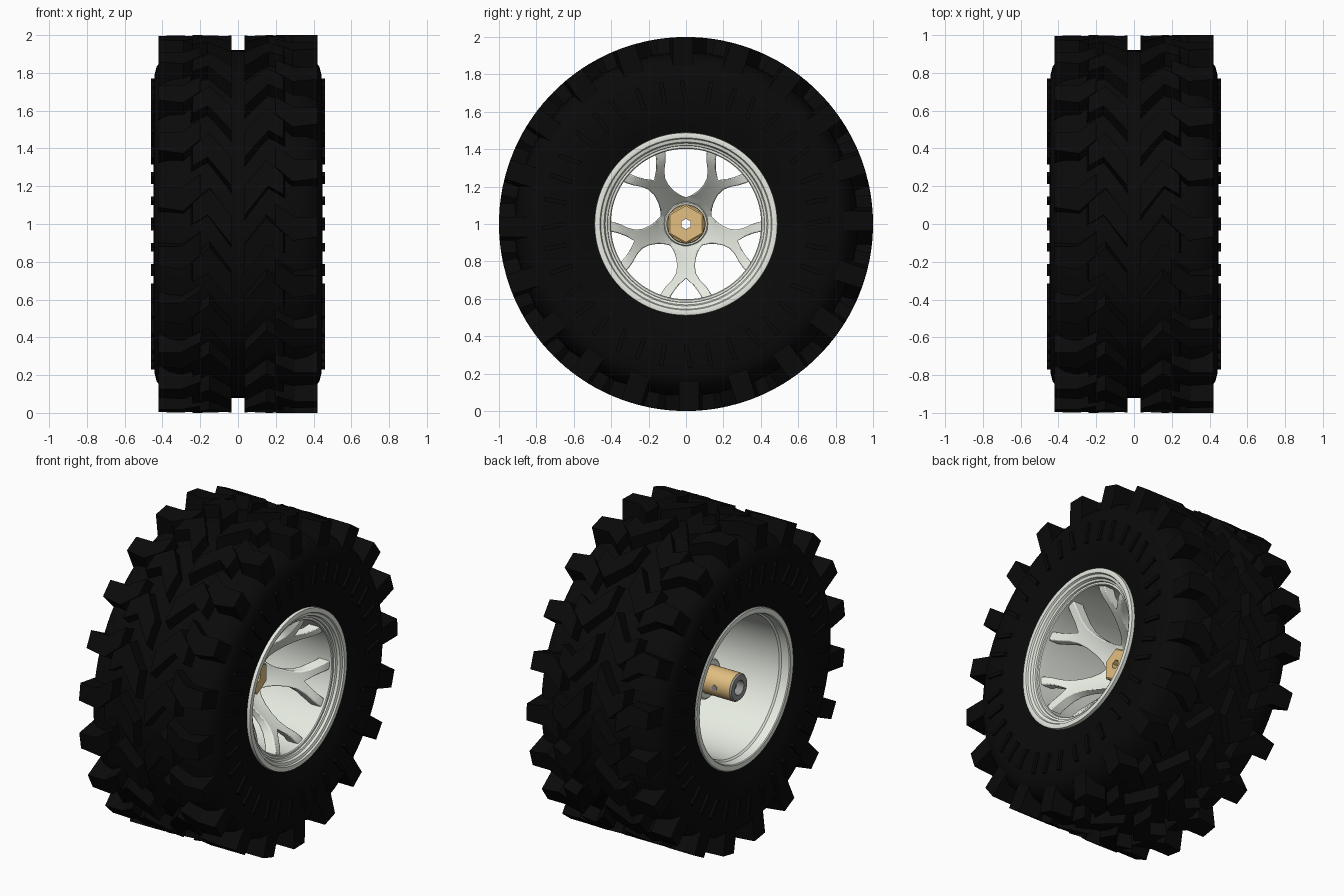
import bpy, bmesh
from math import pi, sin, cos, radians, hypot, atan2

if "Cube" in bpy.data.objects:
    bpy.data.objects.remove(bpy.data.objects["Cube"])

def material(name, rgb):
    m = bpy.data.materials.new(name)
    m.diffuse_color = (*rgb, 1)
    m.use_nodes = True
    m.node_tree.nodes["Principled BSDF"].inputs["Base Color"].default_value = m.diffuse_color
    return m

RUBBER = material("rubber", (0.003, 0.003, 0.003))
ALLOY = material("alloy", (0.80, 0.84, 0.76))
BRASS = material("brass", (0.76, 0.52, 0.22))
STEEL = material("steel", (0.3, 0.3, 0.3))

def P(x, r, a):
    """Wheel coordinates: axle position, radius, angle."""
    return (x, r * cos(a), 1 + r * sin(a))

def finish(bm, name, mat, angle=30, bevel=0):
    bmesh.ops.recalc_face_normals(bm, faces=bm.faces)
    me = bpy.data.meshes.new(name)
    bm.to_mesh(me)
    bm.free()
    ob = bpy.data.objects.new(name, me)
    bpy.context.collection.objects.link(ob)
    me.materials.append(mat)
    bpy.ops.object.select_all(action='DESELECT')
    ob.select_set(True)
    bpy.context.view_layer.objects.active = ob
    if bevel:
        b = ob.modifiers.new("bevel", 'BEVEL')
        b.width, b.segments, b.limit_method = bevel, 2, 'ANGLE'
    bpy.ops.object.shade_smooth_by_angle(angle=radians(angle))
    return ob

def lathe(name, profile, mat, n=96, bore=None):
    """Spin a closed (x, r) profile round the axle; bore adds a round hole."""
    bm = bmesh.new()
    if bore:
        profile = [(profile[0][0], bore)] + profile + [(profile[-1][0], bore)]
    rings = [[bm.verts.new(P(x, r, 2 * pi * i / n + pi / 2)) for i in range(n)] for x, r in profile]
    for a, b in zip(rings, rings[1:] + rings[:1]):
        for i in range(n):
            j = (i + 1) % n
            bm.faces.new((a[i], a[j], b[j], b[i]))
    return finish(bm, name, mat)

def block(bm, low, high):
    """Solid between two matching outlines."""
    lo = [bm.verts.new(p) for p in low]
    hi = [bm.verts.new(p) for p in high]
    bm.faces.new(lo)
    bm.faces.new(hi)
    for i in range(len(lo)):
        j = (i + 1) % len(lo)
        bm.faces.new((lo[i], lo[j], hi[j], hi[i]))

# Tyre carcass
half = [(0.0, 0.92), (0.2, 0.92), (0.31, 0.912), (0.37, 0.895), (0.41, 0.865), (0.432, 0.83), (0.442, 0.79),
        (0.447, 0.72), (0.443, 0.64), (0.428, 0.56), (0.41, 0.515), (0.40, 0.47)]
lathe("tyre_carcass", [(-x, r) for x, r in half[:0:-1]] + half, RUBBER)

# Tread lugs: plan outlines as (x, fraction of pitch), staggered left and right
COUNT = 20
PITCH = 2 * pi / COUNT
INNER = [(0.035, 0.35), (0.15, -0.1), (0.24, 0.15), (0.24, 0.5), (0.16, 0.35), (0.035, 0.85)]
OUTER = [(0.20, -0.35), (0.30, -0.12), (0.42, -0.12), (0.42, 0.22), (0.29, 0.28), (0.20, 0.02)]

def lugs(name, plan, base):
    bm = bmesh.new()
    cx = sum(p[0] for p in plan) / len(plan)
    cs = sum(p[1] for p in plan) / len(plan)
    foot = [(min(0.422, max(0.035, cx + (x - cx) * 1.1)), cs + (s - cs) * 1.2) for x, s in plan]
    for side in (1, -1):
        for k in range(COUNT):
            a = (k + (0.5 if side < 0 else 0)) * PITCH
            block(bm, [P(side * x, base, a + s * PITCH) for x, s in foot],
                  [P(side * x, 1.0, a + s * PITCH) for x, s in plan])
    finish(bm, name, RUBBER, 20)

lugs("tread_inner_lugs", INNER, 0.90)
lugs("tread_shoulder_lugs", OUTER, 0.84)

# Plain raised ribs on the sidewalls
bm = bmesh.new()
for side in (1, -1):
    for k in range(36):
        a = 2 * pi * k / 36
        lean = 0.03 if k % 3 == 0 else 0
        outline = [(0.65, a - 0.018), (0.65, a + 0.018), (0.77, a + 0.015 + lean), (0.77, a - 0.015 + lean)]
        block(bm, [P(side * 0.43, r, t) for r, t in outline],
              [P(side * 0.46, r, t) for r, t in outline])
finish(bm, "sidewall_ribs", RUBBER)

# Rim barrel with stepped front lip
lathe("rim", [(-0.37, 0.49), (-0.41, 0.49), (-0.415, 0.485), (-0.415, 0.455), (-0.41, 0.45),
              (-0.36, 0.445), (-0.35, 0.435), (0.1, 0.415), (0.30, 0.402), (0.375, 0.402), (0.38, 0.407),
              (0.38, 0.418), (0.39, 0.42), (0.395, 0.432), (0.41, 0.438), (0.415, 0.455), (0.425, 0.46),
              (0.428, 0.475), (0.425, 0.488), (0.38, 0.49), (0.36, 0.46), (-0.36, 0.46)], ALLOY, 128)

# Five forked spokes, sloping in from the rim to the hub
EDGE = [(0.06, 0.043), (0.115, 0.0835), (0.145, 0.066), (0.18, 0.053), (0.225, 0.047), (0.265, 0.054),
        (0.30, 0.075), (0.335, 0.108), (0.362, 0.128), (0.392, 0.145)]
CORE = [(0.06, 0), (0.115, 0), (0.145, 0), (0.18, 0), (0.225, 0), (0.265, 0),
        (0.29, 0), (0.325, 0.037), (0.36, 0.065), (0.405, 0.092)]
bm = bmesh.new()
for k in range(5):
    for side in (1, -1):
        rows = []
        for pair in zip(EDGE, CORE):
            row = []
            for u, v in pair:
                r = hypot(u, v)
                x = 0.365 - 0.31 * (max(0, 0.41 - r) / 0.3) ** 1.4
                row.append(bm.verts.new(P(x, r, -pi / 2 + 2 * pi * k / 5 + side * atan2(v, u))))
            rows.append(row)
        for a, b in zip(rows, rows[1:]):
            bm.faces.new((a[0], a[1], b[1], b[0]))
bmesh.ops.remove_doubles(bm, verts=bm.verts, dist=0.002)
bmesh.ops.recalc_face_normals(bm, faces=bm.faces)
ext = bmesh.ops.extrude_face_region(bm, geom=bm.faces[:], use_keep_orig=True)
for v in ext["geom"]:
    if isinstance(v, bmesh.types.BMVert):
        v.co.x -= 0.075
finish(bm, "spokes", ALLOY, 35, 0.006)

# Hub with rear flange and front washer
lathe("hub", [(-0.165, 0.115), (-0.155, 0.125), (-0.12, 0.125), (-0.115, 0.105),
              (0.0, 0.11), (0.07, 0.118), (0.08, 0.112)], ALLOY, 64, 0.028)

# Hex nut on the front
lathe("nut_flange", [(0.075, 0.104), (0.09, 0.104), (0.095, 0.10)], BRASS, 48, 0.028)
lathe("hex_nut", [(0.09, 0.108), (0.132, 0.108), (0.14, 0.098)], BRASS, 6, 0.028)

# Axle sleeve at the back with steel end and set screw
lathe("axle_sleeve", [(-0.365, 0.086), (-0.15, 0.086)], BRASS, 48, 0.05)
lathe("axle_end", [(-0.325, 0.028), (-0.325, 0.045), (-0.375, 0.045), (-0.375, 0.078),
                   (-0.365, 0.085), (-0.14, 0.06), (-0.14, 0.028)], STEEL, 48)
bm = bmesh.new()
ring = [2 * pi * i / 16 for i in range(16)]
block(bm, [(-0.26 + 0.018 * cos(t), 0.06, 1 + 0.018 * sin(t)) for t in ring],
      [(-0.26 + 0.018 * cos(t), 0.088, 1 + 0.018 * sin(t)) for t in ring])
finish(bm, "set_screw", STEEL)
